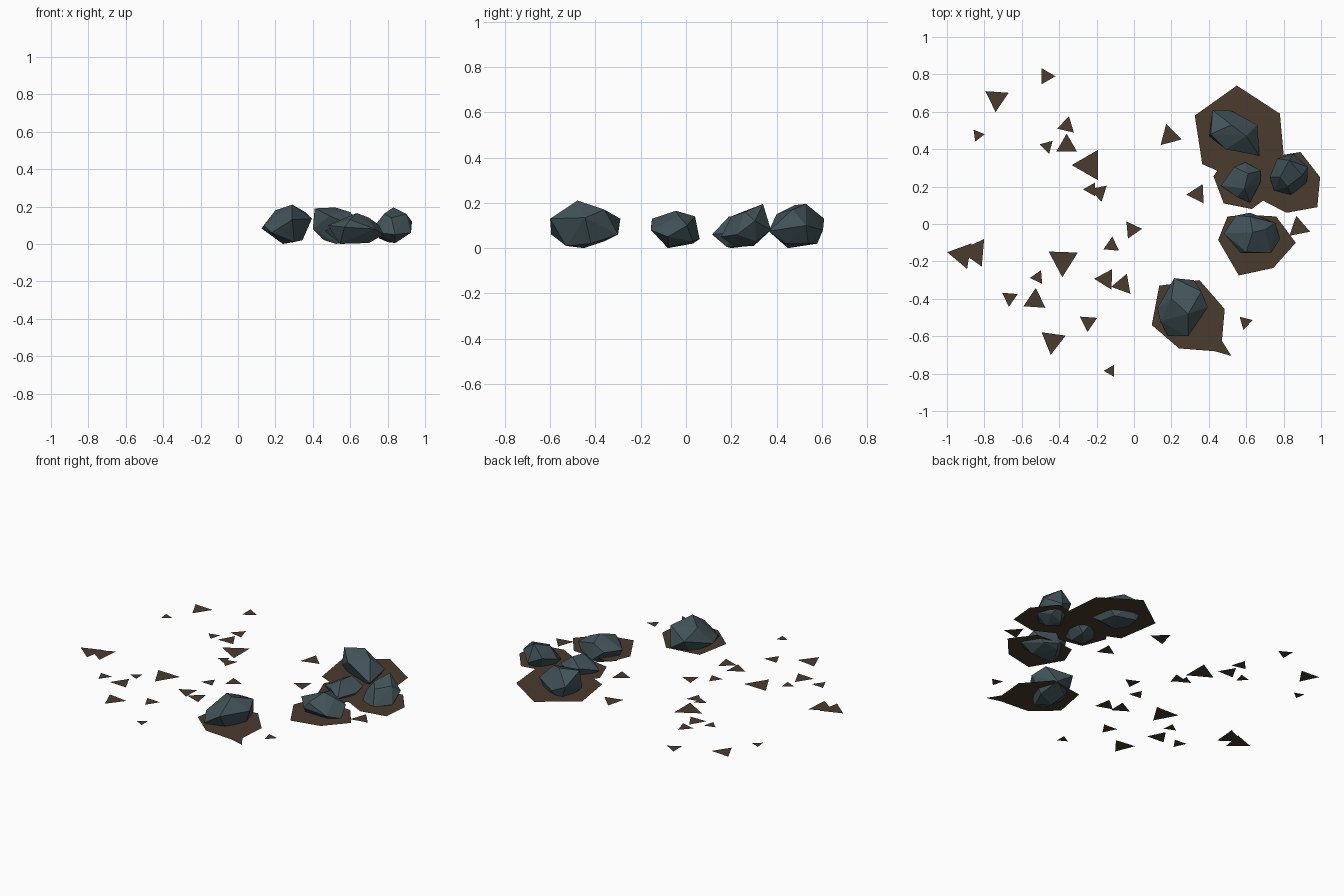
import bpy, bmesh, math

GROUND_Z = 0.053  # the flat soil pieces cut the stones a little above their base


def make_material(name, rgb):
    mat = bpy.data.materials.new(name)
    mat.diffuse_color = (*rgb, 1.0)
    return mat


slate = make_material("slate stone", (0.053, 0.085, 0.098))
soil = make_material("brown soil", (0.070, 0.044, 0.027))


def finish(name, bm, mat):
    mesh = bpy.data.meshes.new(name)
    bm.to_mesh(mesh)
    bm.free()
    mesh.materials.append(mat)
    obj = bpy.data.objects.new(name, mesh)
    bpy.context.collection.objects.link(obj)
    return obj


def stone(name, corners):
    """Faceted boulder: the hull around a few corner points."""
    bm = bmesh.new()
    for co in corners:
        bm.verts.new(co)
    res = bmesh.ops.convex_hull(bm, input=bm.verts)
    loose = {v for v in res["geom_interior"] if isinstance(v, bmesh.types.BMVert)}
    bmesh.ops.delete(bm, geom=list(loose), context="VERTS")
    bmesh.ops.recalc_face_normals(bm, faces=bm.faces)
    return finish(name, bm, slate)


def patch(name, outline):
    """Flat soil polygon, facing up."""
    bm = bmesh.new()
    face = bm.faces.new([bm.verts.new((x, y, GROUND_Z)) for x, y in outline])
    face.normal_update()
    if face.normal.z < 0:
        face.normal_flip()
    bmesh.ops.triangulate(bm, faces=[face])
    return finish(name, bm, soil)


# Stones
stone("front_stone", [
    (.29, -.48, .21), (.20, -.40, .18), (.36, -.36, .17), (.215, -.29, .13),
    (.32, -.30, .06), (.395, -.445, .135), (.29, -.60, .13), (.18, -.595, .06),
    (.125, -.45, .083), (.345, -.42, .02), (.24, -.45, 0), (.30, -.53, .01),
    (.22, -.36, .03), (.14, -.52, .10)])
stone("middle_stone", [
    (.635, -.045, .165), (.62, .04, .14), (.48, -.05, .10), (.545, .045, .10),
    (.62, .06, .04), (.755, .005, .10), (.78, -.08, .05), (.73, -.155, .08),
    (.57, -.155, .09), (.60, -.15, .13), (.70, -.03, .14), (.545, -.08, 0),
    (.60, .03, .02), (.70, -.08, .005), (.70, .03, .03)])
stone("small_stone", [
    (.595, .33, .07), (.68, .285, .09), (.675, .22, .07), (.62, .115, .06),
    (.55, .145, .09), (.465, .205, .07), (.535, .305, .10), (.59, .19, .14),
    (.61, .27, .145), (.55, .20, 0), (.62, .18, .005), (.62, .28, .01),
    (.54, .27, .03)])
stone("right_stone", [
    (.83, .34, .195), (.85, .375, .08), (.93, .305, .12), (.925, .225, .06),
    (.84, .155, .05), (.82, .20, .14), (.75, .18, .06), (.725, .25, .09),
    (.765, .35, .12), (.78, .25, .16), (.90, .26, .16), (.84, .22, .005),
    (.80, .30, .01), (.88, .31, .03), (.755, .24, .03)])
stone("back_stone", [
    (.41, .48, .19), (.52, .53, .195), (.60, .47, .17), (.42, .61, .13),
    (.52, .605, .08), (.66, .53, .10), (.67, .365, .075), (.49, .40, .15),
    (.40, .47, .08), (.47, .58, .02), (.525, .45, 0), (.62, .44, .02),
    (.60, .54, .02), (.46, .48, .02)])

# Soil patches around the stones
patch("back_soil_patch", [
    (.55, .74), (.78, .59), (.80, .37), (.89, .385), (.995, .25), (.98, .09),
    (.815, .06), (.69, .125), (.63, .08), (.48, .11), (.425, .255),
    (.445, .285), (.365, .32), (.325, .58)])
patch("middle_soil_patch", [
    (.45, -.085), (.56, -.275), (.745, -.235), (.865, -.10), (.76, .04),
    (.60, .05), (.50, .04)])
patch("front_soil_patch", [
    (.135, -.33), (.35, -.30), (.485, -.455), (.47, -.625), (.52, -.705),
    (.43, -.68), (.24, -.665), (.095, -.54)])

# Scattered triangular soil flakes: centre x, y, radius, direction of one corner
flakes = [
    (-.735, .67, .072, -94), (-.47, .79, .050, 0), (-.835, .475, .037, 8),
    (-.36, .525, .053, 77), (-.36, .42, .063, 90), (-.465, .415, .042, 45),
    (-.24, .315, .093, 180), (-.23, .185, .042, 180), (-.185, .17, .053, -78),
    (.19, .47, .068, 105), (.34, .16, .060, 183), (-.01, -.03, .053, 5),
    (-.12, -.115, .048, 85), (-.85, -.15, .085, 55), (-.92, -.165, .080, 170),
    (-.38, -.195, .090, -92), (-.515, -.285, .042, 185), (-.15, -.295, .063, 178),
    (-.06, -.325, .063, 190), (-.665, -.395, .048, -95), (-.53, -.41, .068, 86),
    (-.245, -.525, .053, -94), (-.435, -.625, .075, -98), (-.125, -.785, .037, 180),
    (.595, -.525, .042, 16), (.88, -.02, .065, 101)]
for i, (x, y, r, deg) in enumerate(flakes):
    angles = [math.radians(deg + 120 * k) for k in range(3)]
    patch(f"soil_flake_{i + 1}",
          [(x + r * math.cos(a), y + r * math.sin(a)) for a in angles])
